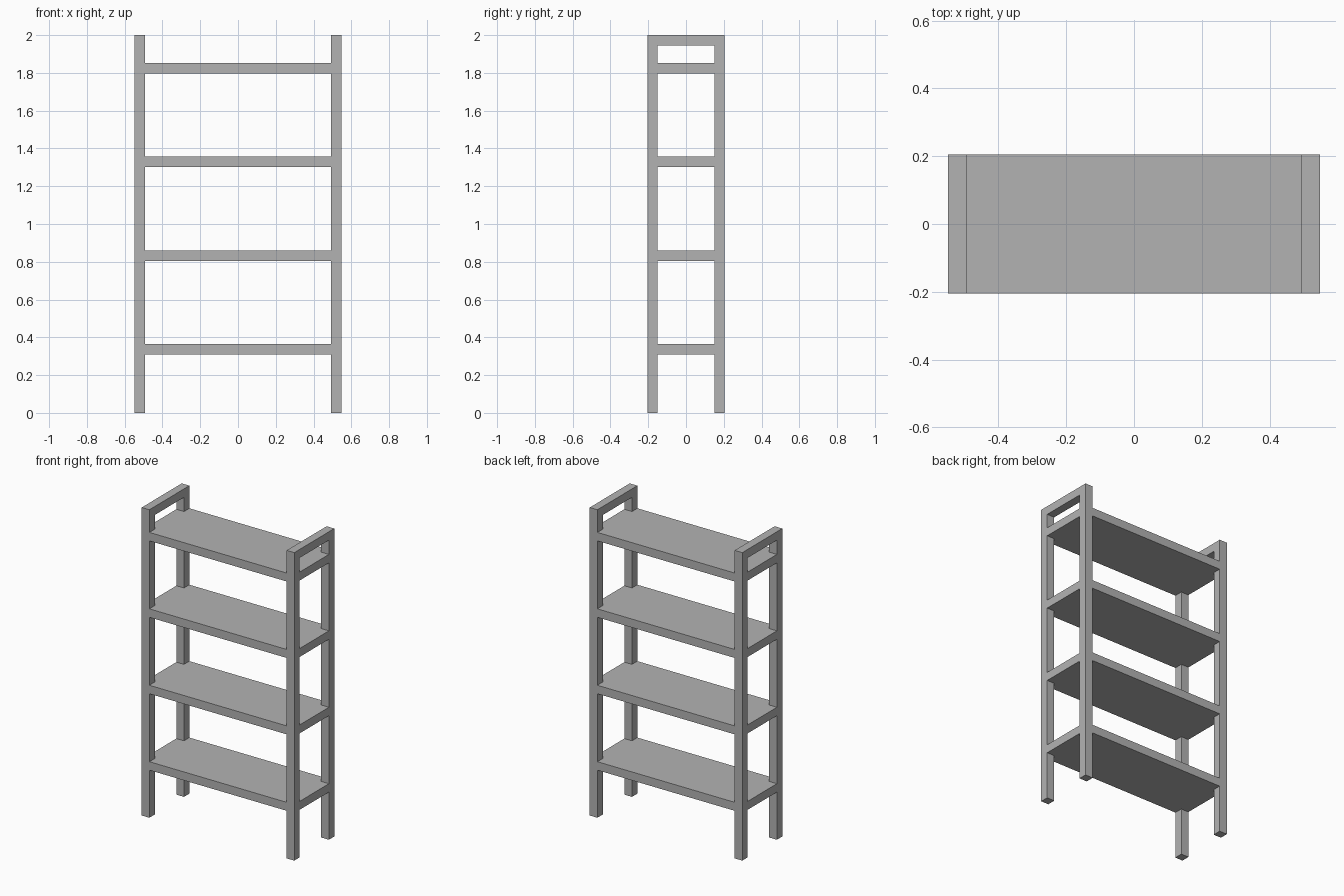
import bpy
import bmesh

cube = bpy.data.objects.get("Cube")
if cube:
    bpy.data.objects.remove(cube, do_unlink=True)

# Overall half sizes and the square stock used for every member
X, Y, HEIGHT, T = 0.548, 0.205, 2.0, 0.055
XI, YI = X - T, Y - T

grey = bpy.data.materials.new("plain grey")
grey.use_nodes = True
colour = (0.45, 0.45, 0.45, 1)
grey.diffuse_color = colour
grey.node_tree.nodes["Principled BSDF"].inputs["Base Color"].default_value = colour


def extrude(name, outline, direction):
    """Flat outline swept along a direction into a solid."""
    bm = bmesh.new()
    face = bm.faces.new([bm.verts.new(p) for p in outline])
    swept = bmesh.ops.extrude_face_region(bm, geom=[face], use_keep_orig=True)
    moved = [v for v in swept["geom"] if isinstance(v, bmesh.types.BMVert)]
    bmesh.ops.translate(bm, verts=moved, vec=direction)
    bmesh.ops.recalc_face_normals(bm, faces=bm.faces)
    mesh = bpy.data.meshes.new(name)
    bm.to_mesh(mesh)
    bm.free()
    mesh.materials.append(grey)
    obj = bpy.data.objects.new(name, mesh)
    bpy.context.collection.objects.link(obj)
    return obj


# End frames: two legs joined by a top rail, as one inverted U
frame = [(-Y, 0), (-Y, HEIGHT), (Y, HEIGHT), (Y, 0),
         (YI, 0), (YI, HEIGHT - T), (-YI, HEIGHT - T), (-YI, 0)]
for side, x in (("right", -X), ("left", XI)):
    extrude(side + "_end_frame", [(x, y, z) for y, z in frame], (T, 0, 0))

# Shelves: boards notched at the corners around the legs
quarter = [(X, YI), (XI, YI), (XI, Y)]
board = quarter + [(-x, y) for x, y in reversed(quarter)]
board += [(-x, -y) for x, y in board]
for i in range(4):
    z = 0.309 + i * 0.4963
    extrude(f"shelf_{i + 1}", [(x, y, z) for x, y in board], (0, 0, T))
